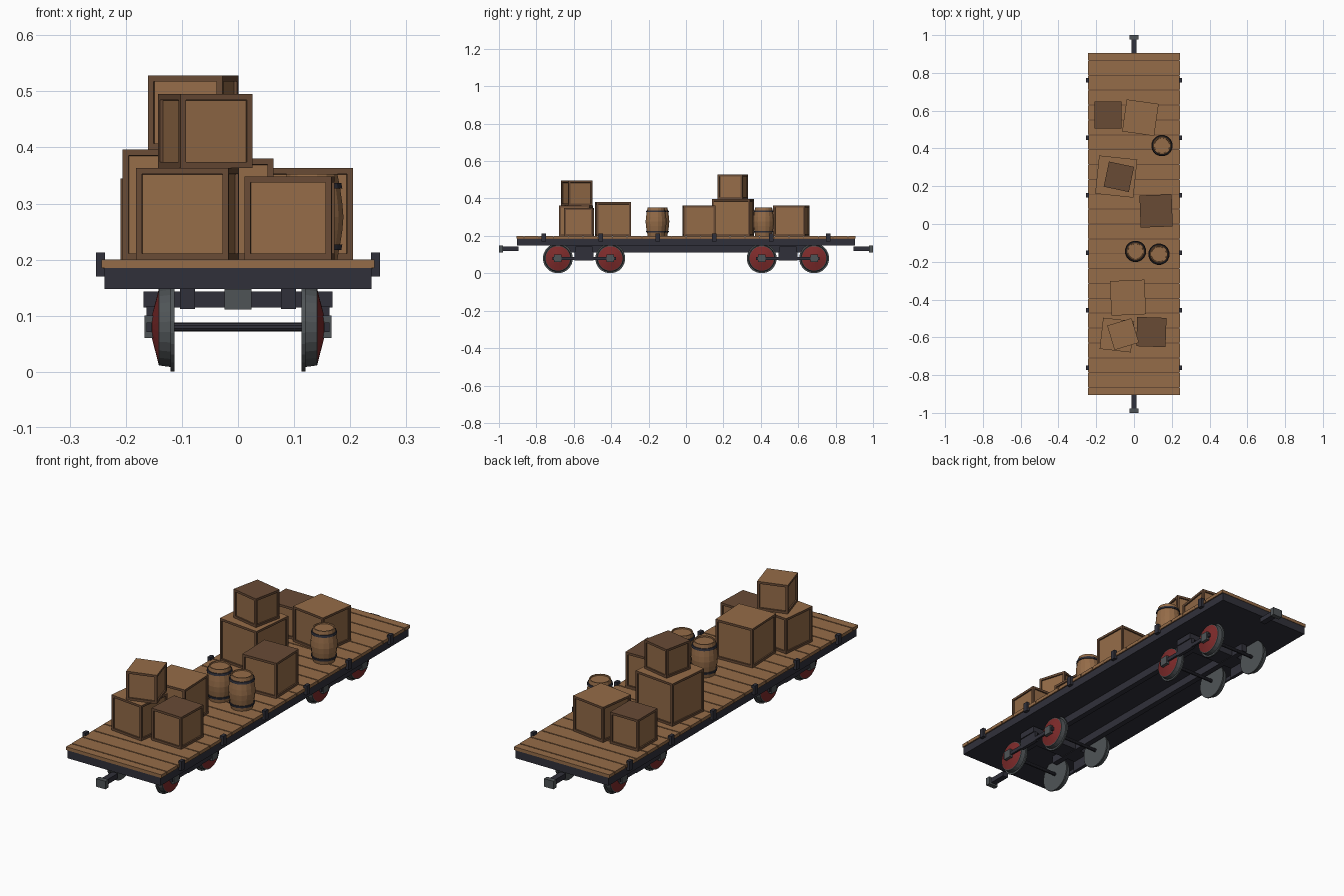
import bpy, bmesh, math
from mathutils import Matrix, Vector

if "Cube" in bpy.data.objects:
    bpy.data.objects.remove(bpy.data.objects["Cube"])


def material(name, rgb):
    m = bpy.data.materials.new(name)
    m.diffuse_color = (*rgb, 1)
    m.use_nodes = True
    m.node_tree.nodes["Principled BSDF"].inputs["Base Color"].default_value = m.diffuse_color
    return m


WOOD = material("light wood", (0.30, 0.15, 0.065))
DARK = material("dark wood", (0.14, 0.07, 0.036))
IRON = material("dark iron", (0.030, 0.030, 0.042))
STEEL = material("grey steel", (0.078, 0.088, 0.094))
RED = material("wheel red", (0.21, 0.024, 0.024))


def finish(name, bm, mats, loc=(0, 0, 0), rot=0):
    bmesh.ops.recalc_face_normals(bm, faces=bm.faces)
    me = bpy.data.meshes.new(name)
    bm.to_mesh(me)
    bm.free()
    for m in mats:
        me.materials.append(m)
    ob = bpy.data.objects.new(name, me)
    ob.location = loc
    ob.rotation_euler.z = math.radians(rot)
    bpy.context.collection.objects.link(ob)
    return ob


def add_box(bm, x0, x1, y0, y1, z0, z1):
    size = Matrix.Diagonal((x1 - x0, y1 - y0, z1 - z0, 1))
    mid = Vector(((x0 + x1) / 2, (y0 + y1) / 2, (z0 + z1) / 2))
    bmesh.ops.create_cube(bm, size=1, matrix=Matrix.Translation(mid) @ size)


def boxes(name, mat, *dims):
    bm = bmesh.new()
    for d in dims:
        add_box(bm, *d)
    return finish(name, bm, [mat])


def lathe(name, profile, segs, mats, loc, along_x=0):
    """Profile rows are (distance along axis, radius, material of next band)."""
    bm = bmesh.new()
    rings = []
    for d, r, _ in profile:
        ring = []
        for i in range(segs):
            a = 2 * math.pi * (i + 0.5) / segs
            u, v = r * math.cos(a), r * math.sin(a)
            ring.append(bm.verts.new((d * along_x, u, v) if along_x else (u, v, d)))
        rings.append(ring)
    for k in range(len(rings) - 1):
        for i in range(segs):
            j = (i + 1) % segs
            f = bm.faces.new((rings[k][i], rings[k][j], rings[k + 1][j], rings[k + 1][i]))
            f.material_index = profile[k][2]
    bm.faces.new(rings[0]).material_index = profile[0][2]
    bm.faces.new(rings[-1]).material_index = profile[-1][2]
    return finish(name, bm, mats, loc)


# Deck: dark backing board with planks laid across it
HALF, GAP, N = 0.905, 0.005, 23
boxes("deck_backing", DARK, (-0.241, 0.241, -HALF + 0.004, HALF - 0.004, 0.184, 0.197))
pitch = 2 * HALF / N
cuts = [-HALF - GAP / 2] + [-HALF + (i + 0.5) * pitch for i in range(N)] + [HALF + GAP / 2]
boxes("deck_planks", WOOD, *[(-0.243, 0.243, a + GAP / 2, b - GAP / 2, 0.185, 0.2)
                             for a, b in zip(cuts, cuts[1:])])

# Underframe and long sills
boxes("underframe", IRON, (-0.238, 0.238, -0.903, 0.903, 0.148, 0.185))
boxes("long_sills", IRON, *[(s * 0.09 - 0.013, s * 0.09 + 0.013, -0.66, 0.66, 0.112, 0.149)
                            for s in (-1, 1)])

# Stake pockets along both sides
boxes("stake_pockets", IRON, *[(s * 0.245 - 0.008, s * 0.245 + 0.008, y - 0.012, y + 0.012, 0.17, 0.213)
                               for s in (-1, 1)
                               for y in (-0.76, -0.456, -0.152, 0.152, 0.456, 0.76)])

# Couplers
for end, s in (("front", -1), ("back", 1)):
    y = sorted((s * 0.895, s * 0.985))
    h = sorted((s * 0.978, s * 1.0))
    boxes(end + "_coupler_shank", IRON, (-0.014, 0.014, *y, 0.119, 0.142))
    boxes(end + "_coupler_head", STEEL, (-0.024, 0.024, *h, 0.111, 0.148))

# Bogies: bolster, side frames, axle boxes, axles and flanged wheels
wheel = [(0.113, 0.010, 0), (0.113, 0.080, 0), (0.120, 0.080, 0), (0.120, 0.072, 0),
         (0.141, 0.069, 0), (0.142, 0.065, 1), (0.153, 0.022, 1)]
for end, yc in (("front", -0.545), ("back", 0.545)):
    parts = [(-0.168, 0.168, yc - 0.045, yc + 0.045, 0.115, 0.143)]
    for s in (-1, 1):
        bar = sorted((s * 0.154, s * 0.163))
        post = sorted((s * 0.147, s * 0.163))
        parts.append((*bar, yc - 0.17, yc + 0.17, 0.071, 0.088))
        parts.append((*post, yc - 0.05, yc + 0.05, 0.068, 0.117))
    boxes(end + "_bogie_frame", IRON, *parts)
    for n, y in (("a", yc - 0.14), ("b", yc + 0.14)):
        lathe(f"{end}_axle_{n}", [(-0.15, 0.008, 0), (0.15, 0.008, 0)], 10, [IRON], (0, y, 0.08), 1)
        for side, s in (("left", -1), ("right", 1)):
            lathe(f"{end}_wheel_{n}_{side}", wheel, 24, [STEEL, RED], (0, y, 0.08), s)
            bx = sorted((s * 0.150, s * 0.167))
            boxes(f"{end}_axle_box_{n}_{side}", STEEL, (*bx, y - 0.02, y + 0.02, 0.06, 0.10))


# Crates: dark frame with sunken light panels on the sides
def crate(name, x, y, z, size, height, rot, dark_lid):
    bm = bmesh.new()
    add_box(bm, -size / 2, size / 2, -size / 2, size / 2, 0, height)
    bm.normal_update()
    sides = [f for f in bm.faces if abs(f.normal.z) < 0.5]
    for f in bm.faces:
        f.material_index = 1 if f.normal.z < 0.5 or dark_lid else 0
    bmesh.ops.inset_individual(bm, faces=sides, thickness=0.015, depth=0)
    bmesh.ops.inset_individual(bm, faces=sides, thickness=0.0005, depth=-0.006)
    for f in sides:
        f.material_index = 0
    finish(name, bm, [WOOD, DARK], (x, y, z), rot)


crate("crate_back_left", -0.138, 0.577, 0.2, 0.142, 0.145, 0, True)
crate("crate_back_right", 0.034, 0.563, 0.2, 0.171, 0.163, -8, False)
crate("crate_large", -0.094, 0.251, 0.2, 0.203, 0.196, -6, False)
crate("crate_large_top", -0.080, 0.250, 0.396, 0.136, 0.132, -12, True)
crate("crate_middle", 0.117, 0.069, 0.2, 0.170, 0.163, 2, True)
crate("crate_front_tall", -0.032, -0.390, 0.2, 0.183, 0.180, 2.5, False)
crate("crate_front_left", -0.090, -0.588, 0.2, 0.166, 0.163, -6.5, False)
crate("crate_front_top", -0.058, -0.583, 0.363, 0.135, 0.132, 17, False)
crate("crate_front_right", 0.092, -0.572, 0.2, 0.155, 0.148, -2, True)

# Barrels: bulging staves, two hoops, sunken lid inside a rim
barrel = [(0, 0.046, 0), (0.017, 0.049, 1), (0.017, 0.053, 1), (0.027, 0.055, 1),
          (0.027, 0.051, 0), (0.052, 0.055, 0), (0.076, 0.057, 0), (0.100, 0.055, 0),
          (0.127, 0.051, 1), (0.127, 0.055, 1), (0.137, 0.053, 1), (0.137, 0.049, 0),
          (0.153, 0.046, 0), (0.153, 0.041, 0), (0.148, 0.040, 0)]
for name, x, y in (("back", 0.148, 0.415), ("middle", 0.008, -0.145), ("right", 0.132, -0.160)):
    lathe(name + "_barrel", barrel, 16, [WOOD, IRON], (x, y, 0.2))
